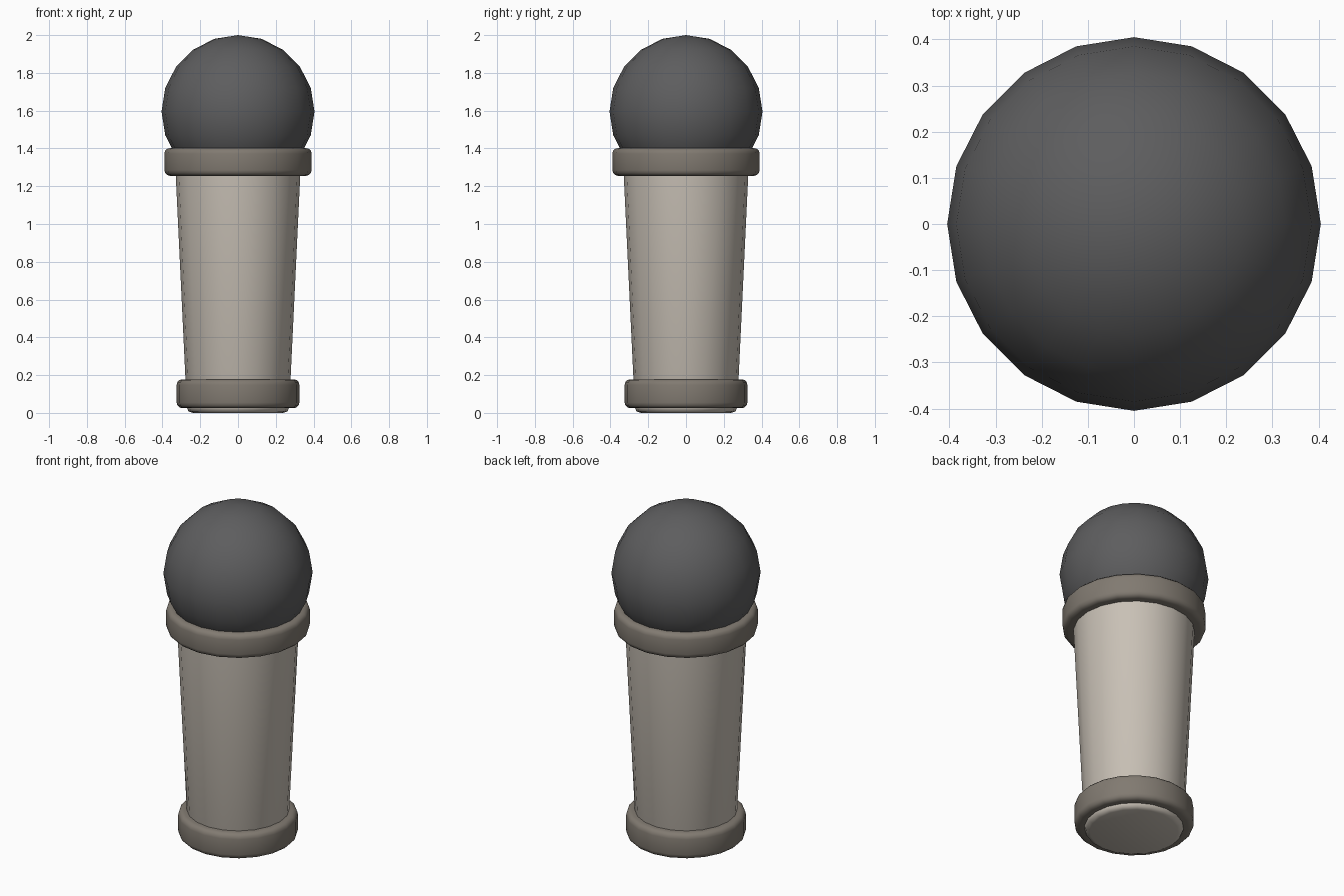
import bpy, bmesh, math

if "Cube" in bpy.data.objects:
    bpy.data.objects.remove(bpy.data.objects["Cube"])

SIDES = 20


def finish(name, bm, color, angle):
    mesh = bpy.data.meshes.new(name)
    bmesh.ops.recalc_face_normals(bm, faces=bm.faces)
    bm.to_mesh(mesh)
    bm.free()
    obj = bpy.data.objects.new(name, mesh)
    bpy.context.collection.objects.link(obj)
    mat = bpy.data.materials.new(name + "_colour")
    mat.diffuse_color = (*color, 1)
    mat.use_nodes = True
    mat.node_tree.nodes["Principled BSDF"].inputs["Base Color"].default_value = mat.diffuse_color
    mesh.materials.append(mat)
    bpy.ops.object.select_all(action='DESELECT')
    obj.select_set(True)
    bpy.context.view_layer.objects.active = obj
    bpy.ops.object.shade_smooth_by_angle(angle=math.radians(angle))
    return obj


def lathe(name, profile, color, closed):
    """Turn a (radius, z) profile about z; open profiles get end caps."""
    bm = bmesh.new()
    rings = [[bm.verts.new((r * math.cos(math.tau * i / SIDES),
                            r * math.sin(math.tau * i / SIDES), z))
              for i in range(SIDES)] for r, z in profile]
    pairs = list(zip(rings, rings[1:]))
    if closed:
        pairs.append((rings[-1], rings[0]))
    else:
        bm.faces.new(rings[0])
        bm.faces.new(rings[-1])
    for a, b in pairs:
        for i in range(SIDES):
            j = (i + 1) % SIDES
            bm.faces.new((a[i], a[j], b[j], b[i]))
    return finish(name, bm, color, 50)


def collar(name, inner, outer, bottom, top, bevel):
    """Band with rounded outer edges."""
    prof = [(inner, bottom)]
    for cz, start in ((bottom + bevel, -90), (top - bevel, 0)):
        for k in range(4):
            a = math.radians(start + 30 * k)
            prof.append((outer - bevel + bevel * math.cos(a),
                         cz + bevel * math.sin(a)))
    prof.append((inner, top))
    return lathe(name, prof, (0.22, 0.195, 0.165), True)


# Tapered handle with a softened foot
lathe("handle", [(0.24, 0), (0.262, 0.008), (0.271, 0.028), (0.333, 1.33)],
      (0.58, 0.53, 0.465), False)

# Collars around the foot and under the head
collar("lower_collar", 0.26, 0.325, 0.025, 0.178, 0.03)
collar("upper_collar", 0.31, 0.39, 1.255, 1.402, 0.03)

# Faceted-outline round head
bm = bmesh.new()
bmesh.ops.create_uvsphere(bm, u_segments=SIDES, v_segments=10, radius=0.405)
head = finish("head", bm, (0.11, 0.11, 0.113), 50)
head.location.z = 1.595
